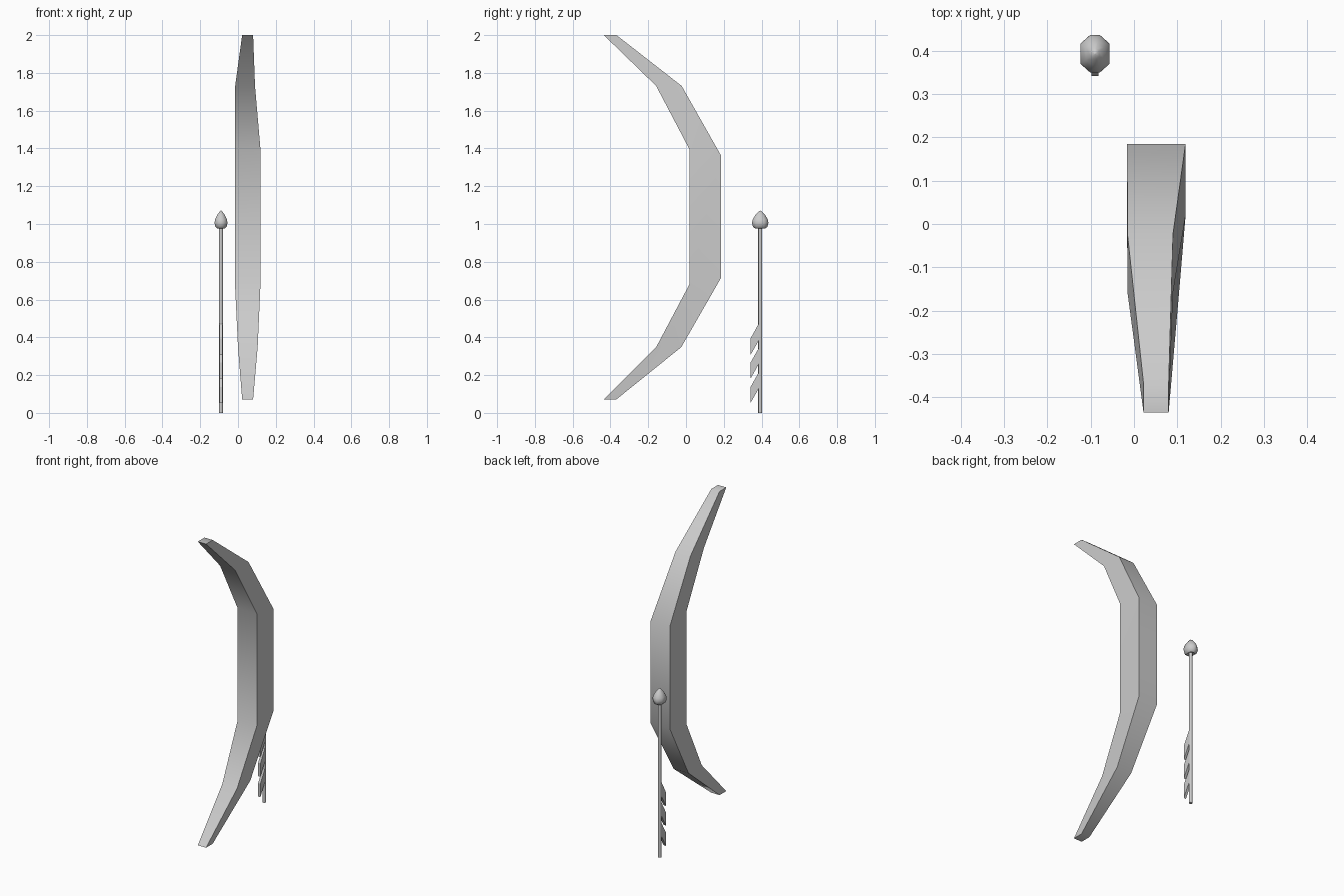
import bpy, bmesh, math

if "Cube" in bpy.data.objects:
    bpy.data.objects.remove(bpy.data.objects["Cube"])

AX, AY = -0.09, 0.393  # arrow axis


def loft(name, rings, angle=40):
    """Skin a list of equal-length vertex rings and cap both ends."""
    bm = bmesh.new()
    vs = [[bm.verts.new(p) for p in r] for r in rings]
    n = len(vs[0])
    for a, b in zip(vs, vs[1:]):
        for i in range(n):
            j = (i + 1) % n
            bm.faces.new((a[i], a[j], b[j], b[i]))
    bm.faces.new(vs[0][::-1])
    bm.faces.new(vs[-1])
    bmesh.ops.recalc_face_normals(bm, faces=bm.faces)
    me = bpy.data.meshes.new(name)
    bm.to_mesh(me)
    bm.free()
    ob = bpy.data.objects.new(name, me)
    bpy.context.collection.objects.link(ob)
    bpy.ops.object.select_all(action='DESELECT')
    ob.select_set(True)
    bpy.context.view_layer.objects.active = ob
    if angle:
        bpy.ops.object.shade_smooth_by_angle(angle=math.radians(angle))
    return ob


# Bow: rectangular sections (x left, x right, inner y, inner z, outer y, outer z)
sections = [
    (0.022, 0.080, -0.435, 0.072, -0.368, 0.072),
    (0.000, 0.104, -0.158, 0.348, -0.025, 0.348),
    (-0.016, 0.119, 0.019, 0.682, 0.185, 0.714),
    (-0.016, 0.119, 0.019, 1.394, 0.185, 1.363),
    (-0.015, 0.090, -0.158, 1.731, -0.023, 1.731),
    (0.022, 0.080, -0.435, 2.000, -0.368, 2.000),
]
loft("bow", [[(l, yi, zi), (r, yi, zi), (r, yo, zo), (l, yo, zo)]
             for l, r, yi, zi, yo, zo in sections])


# Arrow shaft
def circle(r, z, n=12):
    return [(AX + r * math.cos(math.tau * i / n), AY + r * math.sin(math.tau * i / n), z)
            for i in range(n)]


loft("arrow_shaft", [circle(0.0105, 0), circle(0.0105, 1.0)])

# Arrow head: teardrop with a flattened octagonal section
octagon = [(0.034, -0.023), (0.034, 0.023), (0.011, 0.0435), (-0.011, 0.0435),
           (-0.034, 0.023), (-0.034, -0.023), (-0.011, -0.0435), (0.011, -0.0435)]
profile = [(0.3, 0.982), (0.6, 0.976), (0.88, 0.985), (1.0, 1.006),
           (0.92, 1.024), (0.62, 1.046), (0.28, 1.063), (0.03, 1.071)]
loft("arrow_head", [[(AX + x * s, AY + y * s, z) for x, y in octagon]
                    for s, z in profile], 60)

# Fletching: three slanted vanes on one side of the shaft
T = 0.008
for k, z in enumerate((0.053, 0.182, 0.307)):
    outline = [(0.342, z), (0.39, z + 0.085), (0.39, z + 0.175), (0.342, z + 0.088)]
    if k < 2:
        outline[2] = (0.39, z + 0.17)
        outline[3] = (0.342, z + 0.085)
    loft(f"vane_{k + 1}", [[(AX + s * T, y, zz) for y, zz in outline] for s in (-1, 1)], 0)
